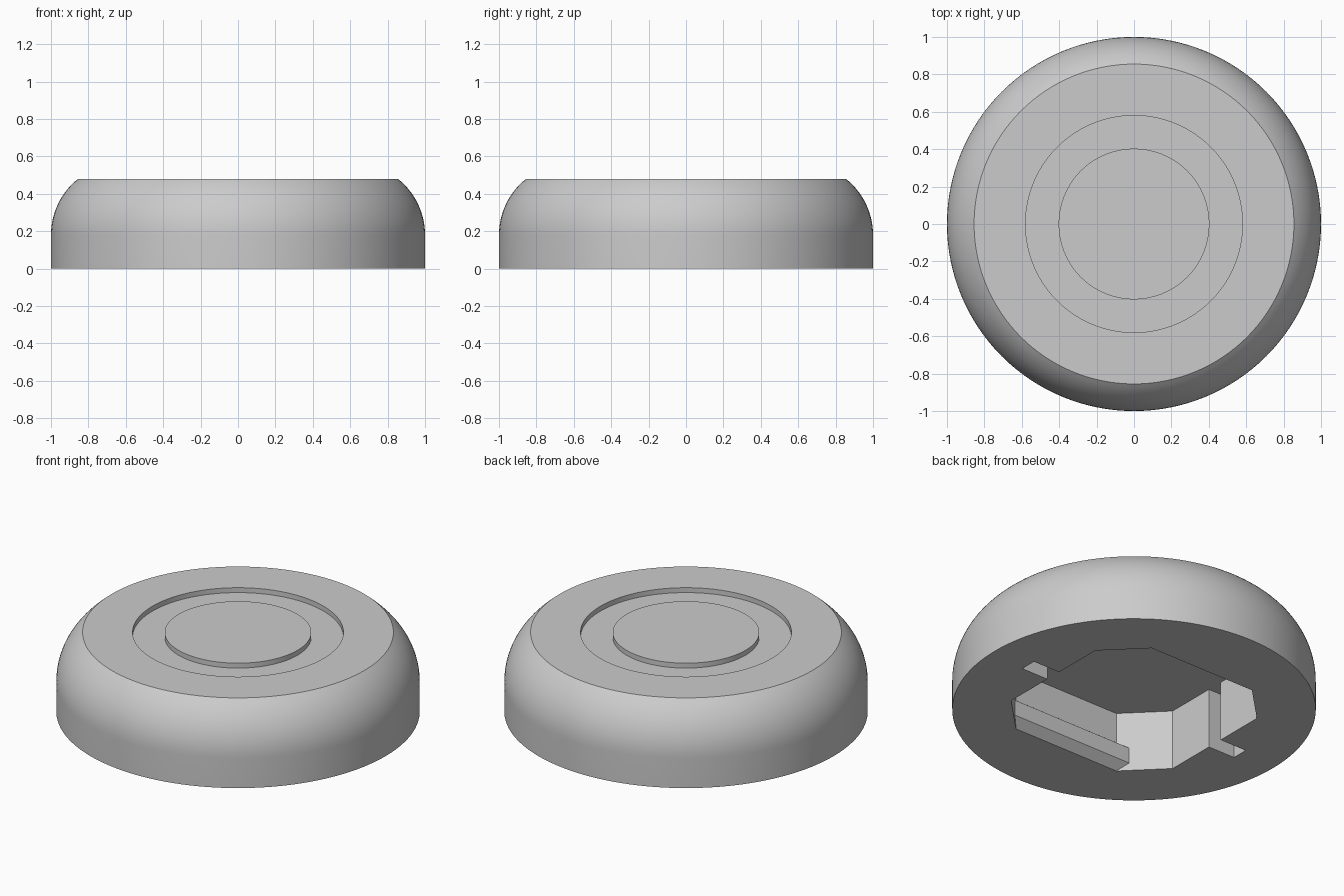
import bpy, bmesh, math

if "Cube" in bpy.data.objects:
    bpy.data.objects.remove(bpy.data.objects["Cube"])

SEGMENTS = 128
POCKET_DEPTH = 0.365

grey = bpy.data.materials.new("plain_grey")
grey.diffuse_color = (0.6, 0.6, 0.6, 1.0)
grey.use_nodes = True
grey.node_tree.nodes["Principled BSDF"].inputs["Base Color"].default_value = grey.diffuse_color


def finish(name, bm):
    bmesh.ops.recalc_face_normals(bm, faces=bm.faces)
    mesh = bpy.data.meshes.new(name)
    bm.to_mesh(mesh)
    bm.free()
    mesh.materials.append(grey)
    obj = bpy.data.objects.new(name, mesh)
    bpy.context.collection.objects.link(obj)
    return obj


def lathe(name, profile):
    """Revolve (radius, z) points that start and end on the axis."""
    bm = bmesh.new()
    verts = [bm.verts.new((r, 0, z)) for r, z in profile]
    edges = [bm.edges.new(pair) for pair in zip(verts, verts[1:])]
    bmesh.ops.spin(bm, geom=verts + edges, cent=(0, 0, 0), axis=(0, 0, 1),
                   angle=math.tau, steps=SEGMENTS, use_merge=False)
    bmesh.ops.remove_doubles(bm, verts=bm.verts, dist=1e-4)
    return finish(name, bm)


def loft(name, loop_a, loop_b):
    """Solid between two matching closed loops."""
    bm = bmesh.new()
    a = [bm.verts.new(p) for p in loop_a]
    b = [bm.verts.new(p) for p in loop_b]
    bm.faces.new(a)
    bm.faces.new(b)
    for i in range(len(a)):
        j = (i + 1) % len(a)
        bm.faces.new((a[i], a[j], b[j], b[i]))
    return finish(name, bm)


# Round body: straight wall, rounded shoulder, flat top with a ring groove
base_z, top_z, rim = 0.18, 0.48, 0.855
sweep = 2 * math.atan2(1 - rim, top_z - base_z)
radius = (top_z - base_z) / math.sin(sweep)
shoulder = [(1 - radius + radius * math.cos(sweep * i / 14),
             base_z + radius * math.sin(sweep * i / 14)) for i in range(15)]
groove = [(0.58, top_z), (0.58, 0.45), (0.403, 0.45), (0.403, top_z)]
body = lathe("round_body", [(0, 0), (1, 0)] + shoulder + groove + [(0, top_z)])

# Underside pocket: chamfered square with a slot on each side
half = [(0.58, 0.05), (0.58, 0.36), (0.36, 0.58),
        (-0.36, 0.58), (-0.58, 0.36), (-0.58, 0.05),
        (-0.76, 0.05), (-0.76, -0.05)]
outline = half + [(-x, -y) for x, y in half]
cutter = loft("pocket_cutter",
              [(x, y, -0.1) for x, y in outline],
              [(x, y, POCKET_DEPTH) for x, y in outline])
cut = body.modifiers.new("pocket", 'BOOLEAN')
cut.operation = 'DIFFERENCE'
cut.solver = 'EXACT'
cut.object = cutter
bpy.context.view_layer.objects.active = body
bpy.ops.object.modifier_apply(modifier=cut.name)
bpy.data.objects.remove(cutter)

bpy.ops.object.select_all(action='DESELECT')
body.select_set(True)
bpy.ops.object.shade_smooth_by_angle(angle=math.radians(25))

# Snap lips along the front and back pocket walls
lip = [(0.58, 0.0), (0.53, 0.047), (0.53, 0.142), (0.58, 0.18)]
for side, name in ((-1, "front_lip"), (1, "back_lip")):
    ends = [[(s * (0.365 + 0.58 - y), side * y, z) for y, z in lip]
            for s in (-1, 1)]
    loft(name, *ends)
